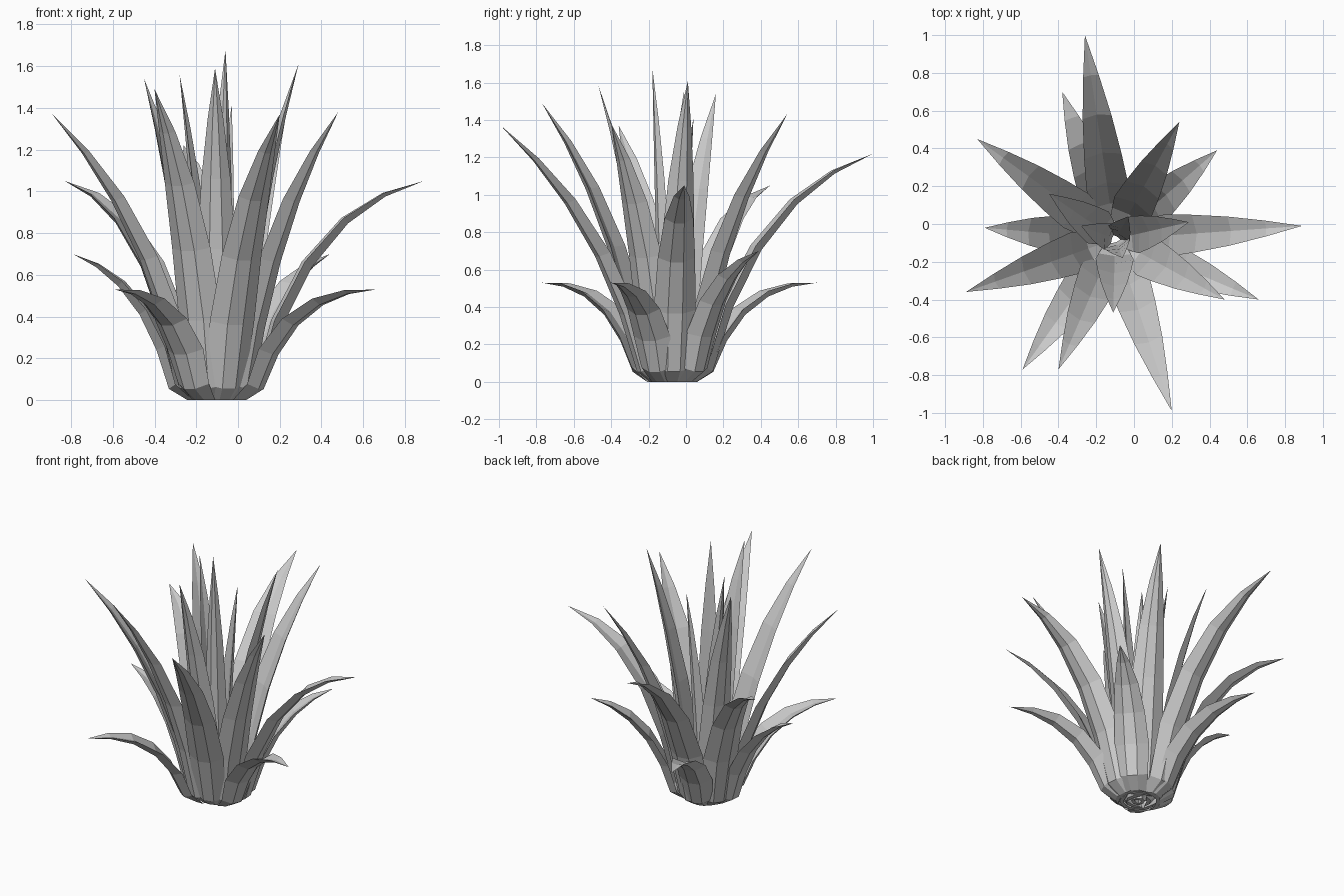
import bpy, bmesh
from mathutils import Vector
from math import hypot

if "Cube" in bpy.data.objects:
    bpy.data.objects.remove(bpy.data.objects["Cube"])

CENTRE = Vector((-0.10, -0.08, 0))
STEPS = [0, 0.2, 0.42, 0.64, 0.83, 1]
HALF_WIDTH = [0.07, 0.1, 0.115, 0.108, 0.088, 0.06, 0.035, 0]


def leaf(name, tip, root, bow, width, fold):
    """Curved pointed leaf: V-shaped channel inside, blunt keel outside."""
    tx, ty, tz = tip[0] - CENTRE.x, tip[1] - CENTRE.y, tip[2]
    reach = hypot(tx, ty)
    out = Vector((tx / reach, ty / reach, 0))
    side = Vector((-out.y, out.x, 0))
    p0 = Vector((root, 0.06))
    p1 = Vector((root + 0.25 * (reach - root), bow * tz))
    p2 = Vector((reach, tz))
    # spine as (radius, height): foot, then a quadratic bend to the tip
    spine = [Vector((root * 0.6, 0))]
    spine += [p0 * (1 - t) ** 2 + p1 * 2 * t * (1 - t) + p2 * t * t for t in STEPS]
    widths = [0.07, 0.095, 0.112, 0.1, 0.077, 0.042]
    bm = bmesh.new()
    rings = []
    for i, w in enumerate(widths):
        d = (spine[i + 1] - spine[max(i - 1, 0)]).normalized()
        normal = out * d.y - Vector((0, 0, d.x))
        if i == 0:
            normal = out
        w *= width
        mid = CENTRE + out * spine[i].x + Vector((0, 0, spine[i].y))
        section = [(-1, -0.35), (-0.35, 0.12), (0.35, 0.12), (1, -0.35), (0, -0.12 - 0.1 * (i < 2))]
        ring = []
        for a, b in section:
            v = mid + side * a * w + normal * b * w * fold
            v.z = max(v.z, 0)
            ring.append(bm.verts.new(v))
        rings.append(ring)
    for a, b in zip(rings, rings[1:]):
        for k in range(5):
            n = (k + 1) % 5
            bm.faces.new((a[k], a[n], b[n], b[k]))
    end = bm.verts.new(tip)
    for k in range(5):
        bm.faces.new((rings[-1][k], rings[-1][(k + 1) % 5], end))
    bm.faces.new(rings[0][::-1])
    bmesh.ops.recalc_face_normals(bm, faces=bm.faces)
    mesh = bpy.data.meshes.new(name)
    bm.to_mesh(mesh)
    bm.free()
    bpy.context.collection.objects.link(bpy.data.objects.new(name, mesh))


# each group: root radius, width, fold depth, then tips with bow
GROUPS = {
    "low_leaf": (0.22, 0.95, 1.0, [
        (-0.38, 0.70, 0.53, 0.98), (-0.59, -0.77, 0.53, 0.98), (0.66, -0.40, 0.53, 0.98),
        (-0.79, -0.02, 0.70, 0.80), (0.44, 0.39, 0.70, 0.80)]),
    "arching_leaf": (0.21, 1.0, 1.0, [
        (-0.26, 1.0, 1.22, 0.80), (-0.83, 0.45, 1.05, 0.86), (0.89, -0.01, 1.05, 0.86)]),
    "tall_leaf": (0.17, 1.0, 1.0, [
        (-0.89, -0.36, 1.37, 0.62), (-0.40, -0.77, 1.49, 0.60), (0.20, -0.99, 1.37, 0.62),
        (0.48, -0.40, 1.38, 0.60), (0.24, 0.54, 1.43, 0.60)]),
    "inner_leaf": (0.11, 0.9, 1.1, [
        (-0.45, 0.16, 1.54, 0.55), (0.29, 0.01, 1.61, 0.55), (-0.11, -0.47, 1.59, 0.55)]),
    "heart_leaf": (0.05, 0.65, 1.3, [
        (-0.06, -0.18, 1.68, 0.5), (-0.28, -0.01, 1.56, 0.5), (-0.03, 0.04, 1.41, 0.5)]),
}
for name, (root, width, fold, tips) in GROUPS.items():
    for n, (x, y, z, bow) in enumerate(tips):
        leaf(f"{name}_{n + 1}", Vector((x, y, z)), root, bow, width, fold)
